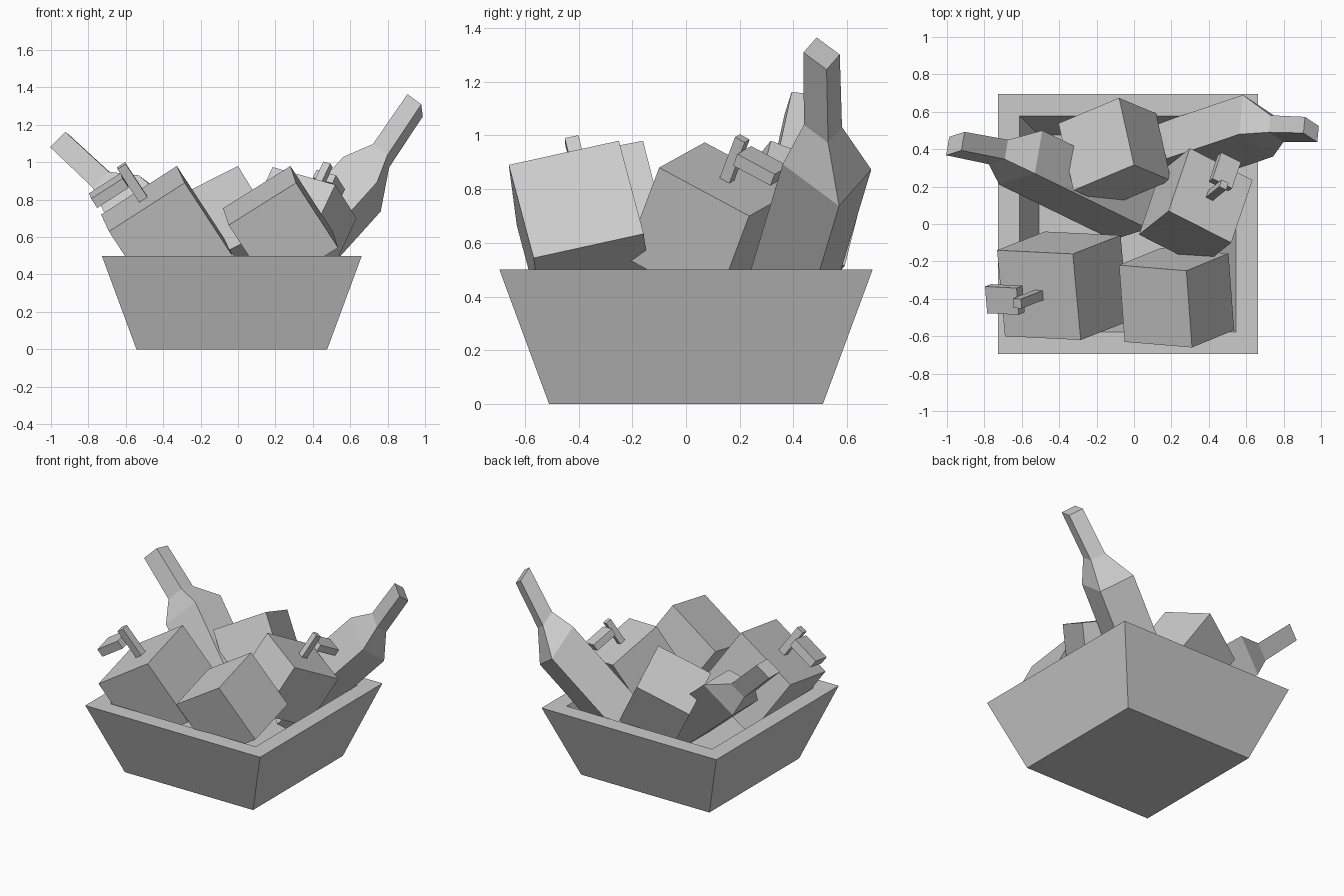
import bpy
from mathutils import Vector as V

if "Cube" in bpy.data.objects:
    bpy.data.objects.remove(bpy.data.objects["Cube"])


def mesh_object(name, verts, faces):
    import bmesh
    me = bpy.data.meshes.new(name)
    me.from_pydata([tuple(v) for v in verts], [], faces)
    bm = bmesh.new()
    bm.from_mesh(me)
    bmesh.ops.recalc_face_normals(bm, faces=bm.faces)
    bm.to_mesh(me)
    bm.free()
    ob = bpy.data.objects.new(name, me)
    bpy.context.collection.objects.link(ob)
    return ob


def loft(name, rings):
    """Join four-cornered rings and cap both ends."""
    n = len(rings)
    faces = [(4*i + j, 4*i + (j+1) % 4, 4*i + 4 + (j+1) % 4, 4*i + 4 + j)
             for i in range(n - 1) for j in range(4)]
    faces += [(3, 2, 1, 0), tuple(range(4*n - 4, 4*n))]
    return mesh_object(name, [v for r in rings for v in r], faces)


def ring(c, p, q):
    return [c - p - q, c + p - q, c + p + q, c - p + q]


def box(name, c, a, b, w):
    """Box from its centre and three half-edge vectors."""
    return loft(name, [ring(c - w, a, b), ring(c + w, a, b)])


def fruit(name, corner, a, b, leaf_dir=None):
    """Tilted cube from its highest corner and two top edges; optional stem and leaf."""
    corner, a, b = V(corner), V(a), V(b)
    size = (a.length + b.length) / 2
    up = a.cross(b).normalized()
    if up.z < 0:
        up = -up
    top = corner + (a + b) / 2
    box(name, top - up*size/2, a/2, b/2, up*size/2)
    if leaf_dir:
        out = (a if leaf_dir == "a" else b).normalized()
        side = out.cross(up)
        k = size / 0.475
        box(name + "_stem", top + up*0.10*k, out*0.026*k, side*0.026*k, up*0.115*k)
        box(name + "_leaf", top + up*0.138*k + out*0.128*k,
            out*0.10*k, side*0.073*k, up*0.03*k)


def bottle(name, p, q, stations):
    """Square bottle: body, shoulder and neck sections along a path."""
    p, q = V(p), V(q)
    loft(name, [ring(V(c), p*s, q*s) for c, s in stations])


# Flared square basket: outside, rim, inside wall and floor
cx = -0.033
profile = [(0.51, 0), (0.695, 0.5), (0.578, 0.5), (0.475, 0.2)]
loft("basket", [ring(V((cx, 0, z)), V((r, 0, 0)), V((0, r, 0))) for r, z in profile])

# Block fruit
fruit("front_left_fruit", (-0.327, -0.16, 0.98), (0.042, -0.46, -0.09),
      (-0.405, 0.02, -0.26), "b")
fruit("front_right_fruit", (0.28, -0.25, 0.98), (0.03, -0.41, -0.09),
      (-0.36, 0.03, -0.226))
fruit("right_fruit", (0.185, 0.07, 0.974), (0.114, 0.335, -0.18),
      (0.335, -0.17, -0.094), "a")
fruit("back_fruit", (0.0, 0.316, 0.98), (-0.08, 0.358, -0.14),
      (-0.324, -0.136, -0.163))

# Leaning bottles
bottle("right_bottle", (0.01, 0.105, -0.078), (0.09, -0.06, -0.068),
       [((0.11, 0.34, 0.27), 1), ((0.663, 0.525, 0.883), 1),
        ((0.765, 0.51, 1.035), 0.43), ((0.947, 0.505, 1.305), 0.41)])
bottle("left_bottle", (0.02, 0.115, -0.015), (-0.095, -0.03, -0.095),
       [((0.0, 0.06, 0.31), 1), ((-0.605, 0.355, 0.82), 1),
        ((-0.725, 0.385, 0.90), 0.45), ((-0.955, 0.43, 1.115), 0.43)])
